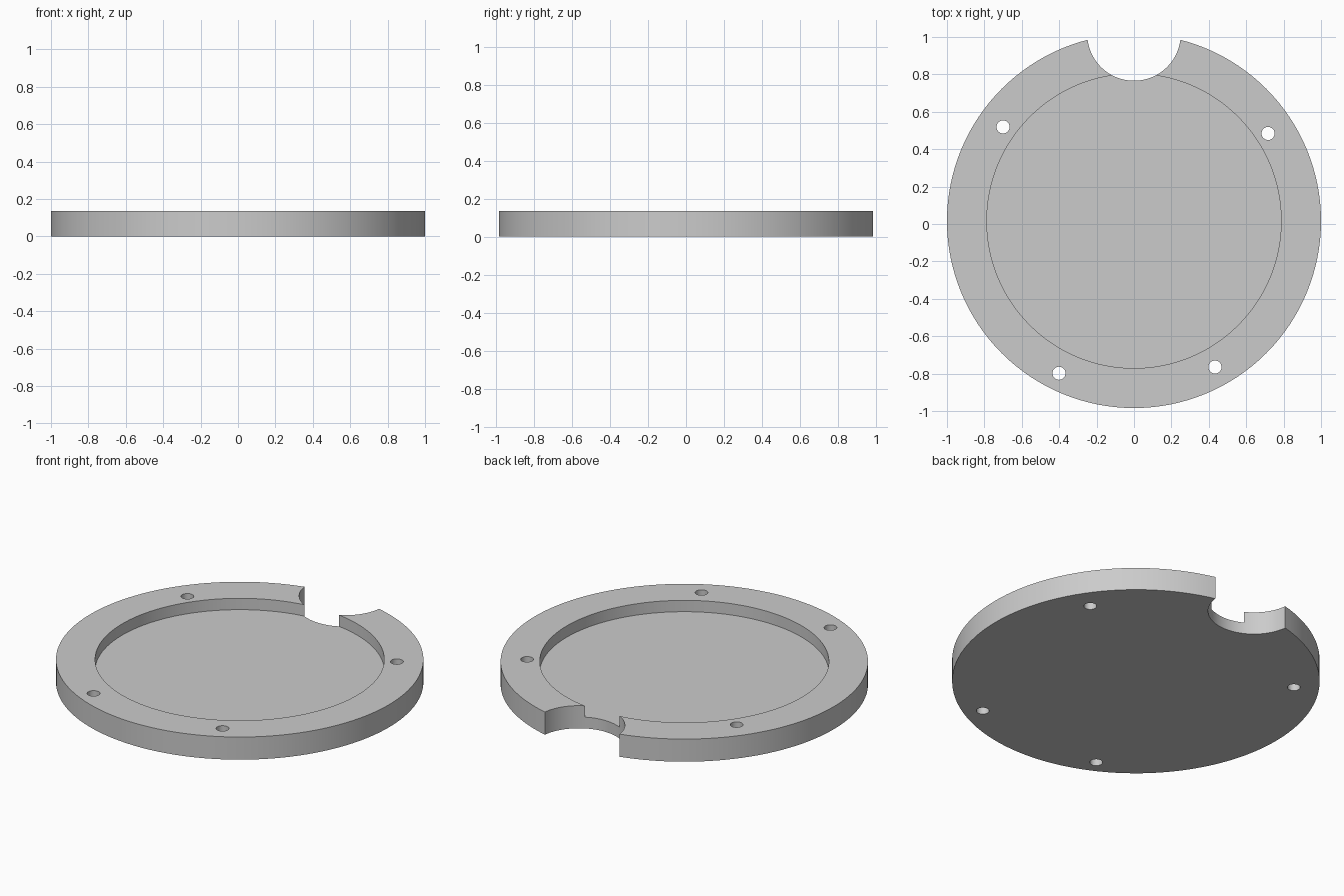
import bpy
import math

if "Cube" in bpy.data.objects:
    bpy.data.objects.remove(bpy.data.objects["Cube"], do_unlink=True)

HEIGHT = 0.136
FLOOR = 0.068
CENTRE_Y = 0.016

grey = bpy.data.materials.new("plain grey")
grey.use_nodes = True
colour = (0.6, 0.6, 0.6, 1)
grey.diffuse_color = colour
grey.node_tree.nodes["Principled BSDF"].inputs["Base Color"].default_value = colour


def cylinder(name, x, y, radius, bottom, top, sides):
    bpy.ops.mesh.primitive_cylinder_add(
        vertices=sides, radius=radius, depth=top - bottom,
        location=(x, y, (bottom + top) / 2))
    obj = bpy.context.object
    obj.name = name
    obj.data.materials.append(grey)
    return obj


def cut(target, cutter):
    cutter.hide_render = True
    mod = target.modifiers.new("cut", 'BOOLEAN')
    mod.operation = 'DIFFERENCE'
    mod.solver = 'EXACT'
    mod.object = cutter
    bpy.context.view_layer.objects.active = target
    bpy.ops.object.modifier_apply(modifier=mod.name)
    bpy.data.objects.remove(cutter, do_unlink=True)


# Round plate
plate = cylinder("round_plate", 0, CENTRE_Y, 1, 0, HEIGHT, 128)

# Shallow round recess in the top
cut(plate, cylinder("recess_cutter", 0, CENTRE_Y, 0.787, FLOOR, 0.3, 128))

# Half-round notch through the back edge
cut(plate, cylinder("notch_cutter", 0, 1.016, 0.25, -0.1, 0.3, 96))

# Screw holes through the rim
for x, y in [(-0.70, 0.519), (0.717, 0.484), (-0.401, -0.798), (0.433, -0.765)]:
    cut(plate, cylinder("hole_cutter", x, y, 0.035, -0.1, 0.3, 32))

# Smooth round walls with sharp rims
bpy.ops.object.select_all(action='DESELECT')
plate.select_set(True)
bpy.context.view_layer.objects.active = plate
bpy.ops.object.shade_smooth_by_angle(angle=math.radians(30))
